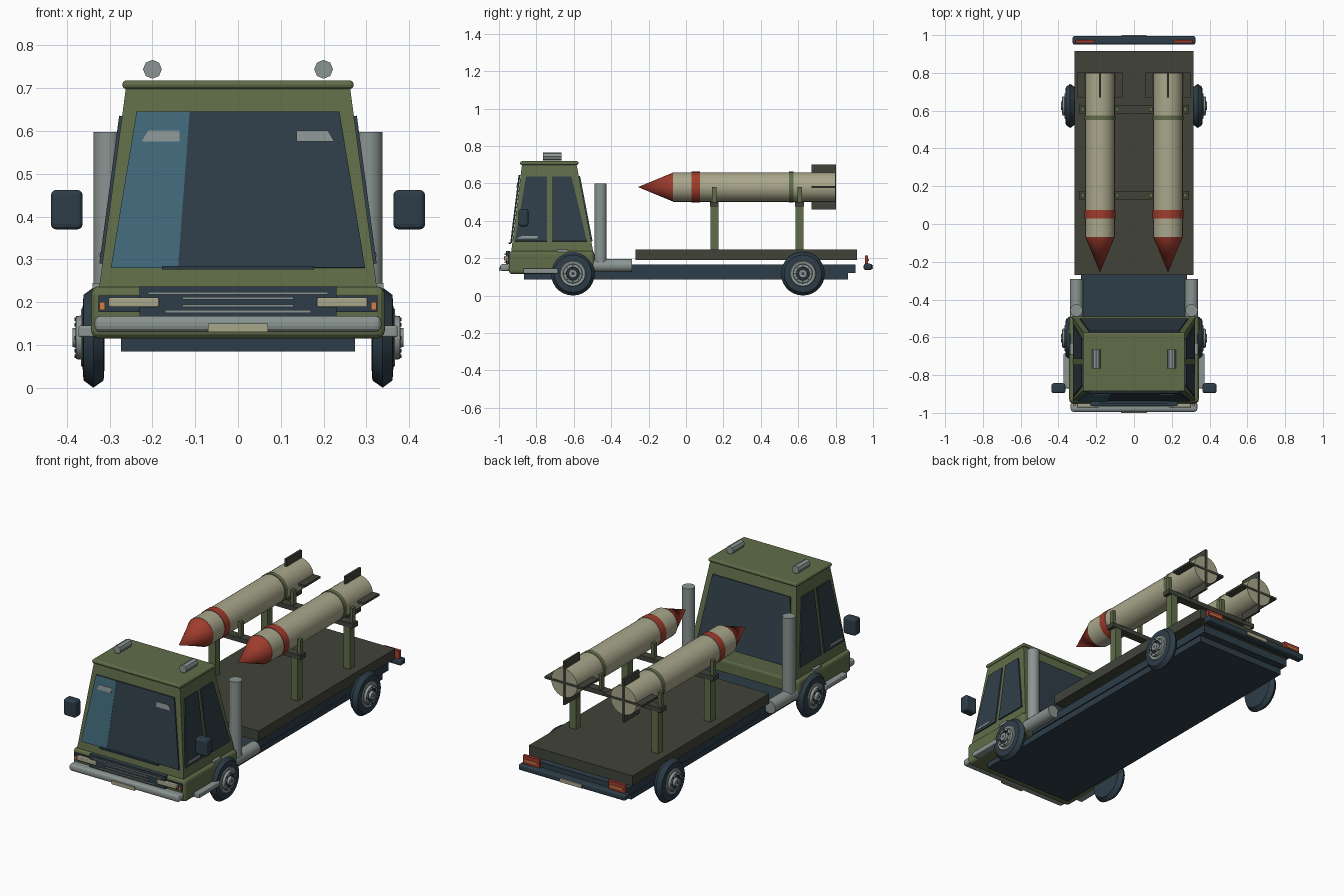
import bpy, bmesh, math
from mathutils import Vector

cube = bpy.data.objects.get("Cube")
if cube:
    bpy.data.objects.remove(cube, do_unlink=True)


def material(name, hexcode):
    rgb = [int(hexcode[i:i + 2], 16) / 255 for i in (0, 2, 4)]
    col = [c / 12.92 if c < 0.04 else ((c + 0.055) / 1.055) ** 2.4 for c in rgb] + [1]
    m = bpy.data.materials.new(name)
    m.use_nodes = True
    m.diffuse_color = col
    m.node_tree.nodes["Principled BSDF"].inputs["Base Color"].default_value = col
    return m


OLIVE = material("olive paint", "606D49")
DARK_OLIVE = material("dark olive", "41443A")
CREAM = material("cream", "A9A78B")
GLASS = material("dark glass", "303E48")
SLATE = material("slate rubber", "2D3D48")
TEAL = material("teal glare", "41697A")
GREY = material("metal grey", "8A9592")
RED = material("signal red", "A03C2D")
ORANGE = material("amber", "D08048")


def finish(name, bm, mats, smooth=False):
    bmesh.ops.recalc_face_normals(bm, faces=bm.faces)
    me = bpy.data.meshes.new(name)
    bm.to_mesh(me)
    bm.free()
    for m in mats:
        me.materials.append(m)
    ob = bpy.data.objects.new(name, me)
    bpy.context.collection.objects.link(ob)
    if smooth:
        bpy.ops.object.select_all(action='DESELECT')
        ob.select_set(True)
        bpy.context.view_layer.objects.active = ob
        bpy.ops.object.shade_smooth_by_angle(angle=math.radians(35))
    return ob


def box(name, xs, ys, zs, mat, bevel=0, taper=None):
    """Box from ranges; taper gives (x range, y range) of the top."""
    bm = bmesh.new()
    bmesh.ops.create_cube(bm, size=1)
    for v in bm.verts:
        i, j, k = (int(c > 0) for c in v.co)
        tx, ty = taper if taper and k else (xs, ys)
        v.co = (tx[i], ty[j], zs[k])
    ob = finish(name, bm, [mat])
    if bevel:
        b = ob.modifiers.new("Bevel", 'BEVEL')
        b.width, b.segments = bevel, 3
    return ob


def lathe(name, profile, mats, origin, axis, segments=24):
    """Turn (radius, height, material slot) points around an axis."""
    bm = bmesh.new()
    rot = Vector((0, 0, 1)).rotation_difference(Vector(axis))
    rings = []
    for r, h, _ in profile:
        angles = [2 * math.pi * i / segments for i in range(segments)] if r else [0]
        rings.append([bm.verts.new(rot @ Vector((r * math.cos(a), r * math.sin(a), h)) + Vector(origin))
                      for a in angles])
    for a, b, p in zip(rings, rings[1:], profile[1:]):
        for i in range(segments):
            j = (i + 1) % segments
            quad = [a[i % len(a)], a[j % len(a)], b[j % len(b)], b[i % len(b)]]
            bm.faces.new(list(dict.fromkeys(quad))).material_index = p[2]
    return finish(name, bm, mats, True)


def rod(name, r, length, mat, origin, axis, segments=20):
    return lathe(name, [(0, 0, 0), (r, 0, 0), (r, length, 0), (0, length, 0)], [mat], origin, axis, segments)


def plate(name, points, mat, thickness=0.008):
    bm = bmesh.new()
    bm.faces.new([bm.verts.new(p) for p in points])
    ob = finish(name, bm, [mat])
    s = ob.modifiers.new("Solidify", 'SOLIDIFY')
    s.thickness, s.offset = thickness, 0
    return ob


def mix(a, b, z):
    return a + (b - a) * (z - 0.23) / 0.47


# Chassis and bed
box("chassis_lower", (-.273, .273), (-.865, .865), (.085, .122), SLATE)
box("chassis_upper", (-.28, .28), (-.86, .905), (.12, .165), SLATE)
box("cargo_bed", (-.315, .315), (-.27, .915), (.19, .245), DARK_OLIVE)

# Cab shell
box("cab_lower", (-.343, .343), (-.947, -.49), (.115, .237), OLIVE, .018)
box("cab_upper", (-.325, .325), (-.935, -.495), (.23, .70), OLIVE,
    taper=((-.262, .262), (-.877, -.585)))
box("cab_roof", (-.27, .27), (-.887, -.575), (.698, .718), OLIVE, .009)


# Points on the sloping cab walls
def front(x, z, out=.006):
    return (x, mix(-.935, -.877, z) - out, z)


def back(x, z):
    return (x, mix(-.495, -.585, z) + .003, z)


def side(s, y, z, out=.003):
    return (s * (mix(.325, .262, z) + out), y, z)


# Front and rear glass
LOW, HIGH = .28, .645
plate("windscreen", [front(-.297, LOW), front(.297, LOW), front(.237, HIGH), front(-.237, HIGH)], GLASS)
plate("windscreen_glare", [front(-.297, LOW, .009), front(-.14, LOW, .009),
                           front(-.113, HIGH, .009), front(-.237, HIGH, .009)], TEAL, .004)
plate("rear_window", [back(-.285, .29), back(.285, .29), back(.237, .64), back(-.237, .64)], GLASS)
box("wiper", (-.178, .178), (-.95, -.935), (.276, .284), SLATE)

for s, tag in ((1, "left"), (-1, "right")):
    # Side glass and trim
    plate(tag + "_door_window", [side(s, -.915, .29), side(s, -.743, .29),
                                 side(s, -.743, .635), side(s, -.855, .635)], GLASS)
    plate(tag + "_quarter_window", [side(s, -.716, .29), side(s, -.53, .29),
                                    side(s, -.612, .635), side(s, -.716, .635)], GLASS)
    plate(tag + "_window_highlight", [side(s, -.905, .305, .007), side(s, -.795, .305, .007),
                                      side(s, -.79, .317, .007), side(s, -.88, .317, .007)], GREY, .004)
    plate(tag + "_windscreen_highlight", [front(s * x, z, .012) for x, z in
                                          ((.225, .575), (.137, .575), (.137, .601), (.21, .601))], GREY, .004)
    box(tag + "_door_handle", sorted((s * .32, s * .34)), (-.69, -.63), (.232, .245), GREY)
    box(tag + "_step", sorted((s * .325, s * .373)), (-.87, -.685), (.118, .145), GREY, .005)
    box(tag + "_mirror", sorted((s * .363, s * .437)), (-.895, -.843), (.37, .462), SLATE, .012)

    # Roof lamps, fuel tanks and stacks
    rod(tag + "_roof_lamp", .022, .10, GREY, (s * .2, -.765, .744), (0, 1, 0), 8)
    rod(tag + "_tank", .035, .21, GREY, (s * .305, -.50, .16), (0, 1, 0))
    rod(tag + "_exhaust_stack", .033, .42, GREY, (s * .305, -.457, .178), (0, 0, 1))

    # Front and rear lights
    box(tag + "_headlight", sorted((s * .185, s * .302)), (-.972, -.945), (.188, .211), CREAM, .004)
    box(tag + "_indicator", sorted((s * .311, s * .324)), (-.96, -.94), (.182, .2), ORANGE)
    box(tag + "_tail_light", sorted((s * .21, s * .31)), (.958, .974), (.165, .215), RED)
    box(tag + "_tail_indicator", sorted((s * .222, s * .298)), (.962, .978), (.186, .196), ORANGE)

    # Wheels
    tyre_and_rim = [(0, 0, 0), (.07, 0, 0), (.10, .002, 0), (.117, .026, 0), (.10, .049, 0),
                    (.07, .051, 0), (.066, .055, 1), (.052, .052, 1), (.05, .066, 1), (.036, .068, 1),
                    (.034, .06, 0), (.024, .06, 0), (.022, .075, 1), (.008, .075, 1), (0, .075, 0)]
    for y, end in ((-.605, "front"), (.625, "rear")):
        lathe(tag + "_" + end + "_wheel", tyre_and_rim, [SLATE, GREY], (s * .312, y, .117), (s, 0, 0), 28)
        for i in range(8):
            a = i * math.pi / 4
            rod(tag + "_" + end + "_lug", .004, .008, SLATE,
                (s * .374, y + .043 * math.cos(a), .117 + .043 * math.sin(a)), (s, 0, 0), 6)

    # Rocket: body, bands, nose cone and fins
    x = s * .18
    rocket = [(0, -.257, 1), (.077, -.07, 1), (.079, -.07, 0), (.079, .03, 0), (.082, .03, 1), (.082, .075, 1),
              (.079, .075, 0), (.079, .55, 0), (.082, .55, 2), (.082, .575, 2), (.079, .575, 0),
              (.079, .80, 0), (0, .80, 0)]
    lathe(tag + "_rocket", rocket, [CREAM, RED, OLIVE], (x, 0, .58), (0, 1, 0))
    box(tag + "_upright_fin", (x - .006, x + .006), (.67, .803), (.46, .70), DARK_OLIVE)
    box(tag + "_flat_fin", (x - .118, x + .118), (.67, .803), (.574, .586), DARK_OLIVE)

    # Cradle posts and side prongs
    for y, end in ((.152, "front"), (.607, "rear")):
        box(tag + "_" + end + "_post", (s * .25 - .02, s * .25 + .02), (y - .021, y + .021), (.245, .48), OLIVE)
        for px in (.272, .088):
            box(tag + "_" + end + "_prong", (s * px - .009, s * px + .009), (y - .012, y + .012),
                (.49, .58), OLIVE)

for y, end in ((.152, "front"), (.607, "rear")):
    box(end + "_crossbar", (-.29, .29), (y - .023, y + .023), (.475, .5), DARK_OLIVE)

# Front end: lamp recess, grille, bumper and blank plate
box("lamp_recess", (-.326, .326), (-.953, -.94), (.177, .216), SLATE)
box("grille", (-.23, .23), (-.963, -.94), (.168, .237), SLATE)
for z, w in ((.178, .17), (.192, .13), (.209, .13), (.221, .21)):
    box("grille_bar", (-w, w), (-.97, -.955), (z - .003, z + .003), GREY)
box("front_bumper", (-.335, .335), (-.994, -.94), (.13, .168), GREY, .014)
box("front_blank_plate", (-.07, .07), (-1, -.992), (.13, .15), CREAM)

# Rear bumper and blank plate
box("rear_bumper", (-.325, .325), (.95, .995), (.137, .17), SLATE, .01)
box("rear_blank_plate", (-.065, .065), (.992, 1), (.142, .163), CREAM)
